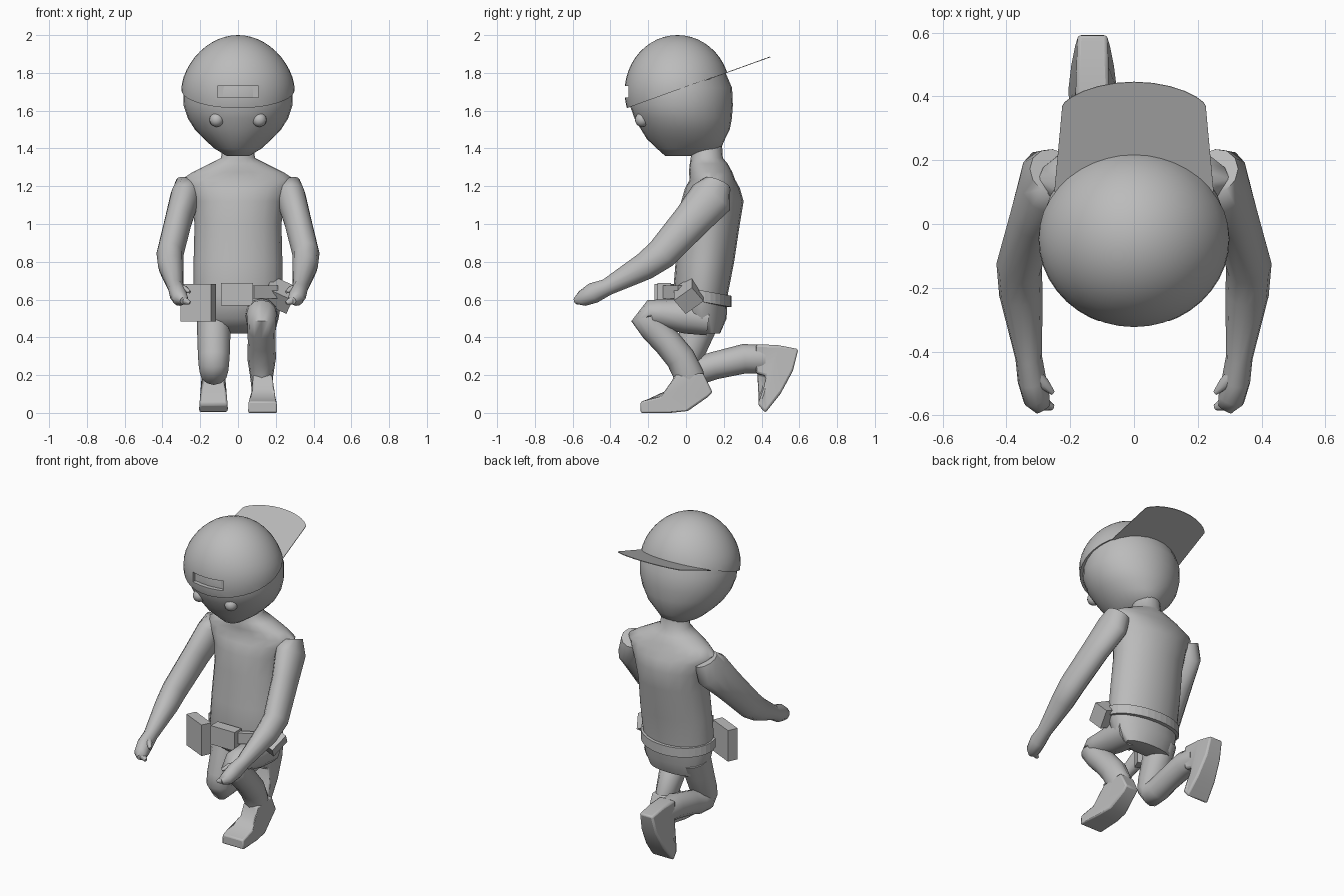
import bpy, bmesh
from math import sin, cos, pi, radians
from mathutils import Vector, Matrix

old = bpy.data.objects.get("Cube")
if old:
    bpy.data.objects.remove(old, do_unlink=True)

grey = bpy.data.materials.new("plain grey")
grey.use_nodes = True
grey.diffuse_color = (0.5, 0.5, 0.5, 1)
grey.node_tree.nodes["Principled BSDF"].inputs["Base Color"].default_value = (0.5, 0.5, 0.5, 1)


def finish(name, bm, smooth=None):
    """Turn a bmesh into a named object with the shared material."""
    bmesh.ops.recalc_face_normals(bm, faces=bm.faces)
    mesh = bpy.data.meshes.new(name)
    bm.to_mesh(mesh)
    bm.free()
    mesh.materials.append(grey)
    ob = bpy.data.objects.new(name, mesh)
    bpy.context.collection.objects.link(ob)
    if smooth:
        bpy.ops.object.select_all(action="DESELECT")
        ob.select_set(True)
        bpy.context.view_layer.objects.active = ob
        bpy.ops.object.shade_smooth_by_angle(angle=radians(smooth))
    return ob


def loft(name, rings, sides=12, level=False):
    """Sweep ellipses (centre, half width, half depth) into a closed body."""
    bm = bmesh.new()
    centres = [Vector(r[0]) for r in rings]
    loops = []
    for i, (c, wide, deep) in enumerate(rings):
        t = centres[min(i + 1, len(rings) - 1)] - centres[max(i - 1, 0)]
        t = Vector((0, 0, 1)) if level else t.normalized()
        u = Vector((1, 0, 0))
        u = (u - t * u.dot(t)).normalized()
        v = t.cross(u)
        angles = [2 * pi * k / sides for k in range(sides)]
        loops.append([bm.verts.new(centres[i] + u * wide * cos(a) + v * deep * sin(a)) for a in angles])
    for a, b in zip(loops, loops[1:]):
        for k in range(sides):
            n = (k + 1) % sides
            bm.faces.new((a[k], a[n], b[n], b[k]))
    bm.faces.new(loops[0])
    bm.faces.new(loops[-1])
    return finish(name, bm, 60)


def boot(name, x, profile):
    """Side outline (y, z, half width) given thickness across x."""
    bm = bmesh.new()
    a, b = [[bm.verts.new((x + s * w, y, z)) for y, z, w in profile] for s in (-1, 1)]
    for k in range(len(a)):
        n = (k + 1) % len(a)
        bm.faces.new((a[k], a[n], b[n], b[k]))
    bmesh.ops.triangulate(bm, faces=[bm.faces.new(a), bm.faces.new(b)])
    ob = finish(name, bm, 40)
    mod = ob.modifiers.new("soft edges", "BEVEL")
    mod.width = 0.012
    mod.segments = 2
    return ob


def box(name, centre, size, turn=(0, 0, 0)):
    bm = bmesh.new()
    bmesh.ops.create_cube(bm, size=1)
    ob = finish(name, bm)
    ob.location, ob.scale = centre, size
    ob.rotation_euler = [radians(d) for d in turn]
    return ob


# Torso with sloping shoulders and neck
torso = [(0.42, 0.12, 0.165, 0.06), (0.5, 0.085, 0.215, 0.13), (0.62, 0.075, 0.235, 0.145),
         (0.8, 0.1, 0.235, 0.155), (1.0, 0.125, 0.23, 0.16), (1.12, 0.14, 0.245, 0.165),
         (1.19, 0.14, 0.28, 0.145), (1.235, 0.14, 0.3, 0.12), (1.275, 0.13, 0.24, 0.115),
         (1.32, 0.12, 0.15, 0.1), (1.35, 0.11, 0.09, 0.085), (1.43, 0.11, 0.08, 0.08)]
loft("torso", [((0, y, z), w, d) for z, y, w, d in torso], 20, True)

# Head
head = [(1.36, -0.045, 0.06, 0.065), (1.4, 0.015, 0.125, 0.17), (1.45, 0, 0.18, 0.207),
        (1.5, -0.003, 0.228, 0.235), (1.56, -0.015, 0.266, 0.258), (1.63, -0.025, 0.289, 0.273),
        (1.72, -0.026, 0.29, 0.27), (1.8, -0.035, 0.268, 0.245)]
loft("head", [((0, y, z), w, d) for z, y, w, d in head], 28, True)

# Cap dome, slightly narrowed towards the crown, cut along a tilted rim, with an opening above the forehead
CAP_Y, CAP_Z, TILT = -0.045, 1.71, 0.36
bm = bmesh.new()
bmesh.ops.create_uvsphere(bm, u_segments=40, v_segments=24, radius=1,
                          matrix=Matrix.Translation((0, CAP_Y, 1.7)) @ Matrix.Diagonal((0.3, 0.28, 0.3, 1)))
for v in bm.verts:
    v.co.x *= 1 - 0.3 * max(0, v.co.z - 1.76)
cut = bmesh.ops.bisect_plane(bm, geom=bm.verts[:] + bm.edges[:] + bm.faces[:], plane_co=(0, CAP_Y, CAP_Z),
                             plane_no=(0, -TILT, 1), clear_inner=True)
bmesh.ops.edgeloop_fill(bm, edges=[e for e in cut["geom_cut"] if isinstance(e, bmesh.types.BMEdge)])
cap = finish("cap_dome", bm, 40)
cutter = box("cap_opening_cutter", (0, -0.33, 1.7), (0.215, 0.09, 0.062))
cutter.hide_render = True
cutter.hide_set(True)
opening = cap.modifiers.new("opening", "BOOLEAN")
opening.operation = "DIFFERENCE"
opening.object = cutter
bpy.context.view_layer.objects.active = cap
bpy.ops.object.modifier_apply(modifier="opening")
bpy.data.objects.remove(cutter, do_unlink=True)

# Cap brim: a thin sheet in the rim plane
outline = [(-0.25, 0.1), (0.25, 0.1)]
outline += [(0.225 * cos(pi * k / 12), 0.37 + 0.075 * sin(pi * k / 12) ** 1.4) for k in range(13)]
bm = bmesh.new()
bm.faces.new([bm.verts.new((x, y, CAP_Z + TILT * (y - CAP_Y))) for x, y in outline])
brim = finish("cap_brim", bm)
brim.modifiers.new("thickness", "SOLIDIFY").thickness = 0.004

# Eyes and arms, one set per side
for side, s in (("left", 1), ("right", -1)):
    bm = bmesh.new()
    bmesh.ops.create_uvsphere(bm, u_segments=16, v_segments=10, radius=0.038,
                              matrix=Matrix.Translation((s * 0.113, -0.232, 1.552)))
    finish(side + "_eye", bm, 60)
    arm = [(0.255, 0.165, 1.215, 0.075, 0.075), (0.28, 0.135, 1.14, 0.08, 0.118), (0.315, 0.03, 1.02, 0.073, 0.1),
           (0.36, -0.13, 0.84, 0.072, 0.085), (0.355, -0.22, 0.775, 0.068, 0.073),
           (0.33, -0.42, 0.665, 0.042, 0.045), (0.32, -0.49, 0.635, 0.045, 0.055),
           (0.305, -0.55, 0.605, 0.042, 0.042), (0.285, -0.58, 0.595, 0.026, 0.02)]
    loft(side + "_arm", [((s * x, y, z), w, d) for x, y, z, w, d in arm])
    thumb = [(0.32, -0.46, 0.665, 0.022), (0.285, -0.5, 0.655, 0.02), (0.255, -0.53, 0.64, 0.008)]
    loft(side + "_thumb", [((s * x, y, z), r, r) for x, y, z, r in thumb], 8)
    fingers = [(0.32, -0.54, 0.61, 0.03), (0.29, -0.562, 0.598, 0.026), (0.255, -0.575, 0.582, 0.01)]
    loft(side + "_fingers", [((s * x, y, z), r, r) for x, y, z, r in fingers], 8)

# Raised leg, foot planted in front
left_leg = [(0.12, 0.5, 0.09, 0.09), (0, 0.515, 0.088, 0.095), (-0.13, 0.525, 0.082, 0.075),
            (-0.185, 0.525, 0.08, 0.075), (-0.212, 0.505, 0.077, 0.08), (-0.165, 0.445, 0.075, 0.078),
            (-0.1, 0.375, 0.073, 0.076), (-0.03, 0.29, 0.076, 0.078), (0.015, 0.2, 0.062, 0.08),
            (0.035, 0.1, 0.05, 0.08)]
loft("left_leg", [((0.125, y, z), w, d) for y, z, w, d in left_leg])
boot("left_boot", 0.13, [(-0.24, 0, 0.078), (-0.24, 0.06, 0.075), (-0.14, 0.085, 0.068), (-0.09, 0.13, 0.05),
                         (-0.06, 0.2, 0.05), (0.09, 0.21, 0.05), (0.14, 0.11, 0.046), (0.11, 0.08, 0.046),
                         (0.01, 0.01, 0.06), (-0.08, 0, 0.07)])

# Kneeling leg, foot resting on its toes behind
right_leg = [(0.09, 0.52, 0.09, 0.1), (0.055, 0.42, 0.088, 0.09), (0.01, 0.3, 0.084, 0.08),
             (-0.003, 0.25, 0.08, 0.075), (0.015, 0.22, 0.076, 0.076), (0.07, 0.225, 0.074, 0.074),
             (0.15, 0.25, 0.072, 0.073), (0.31, 0.287, 0.075, 0.078), (0.42, 0.285, 0.055, 0.075)]
loft("right_leg", [((-0.128, y, z), w, d) for y, z, w, d in right_leg])
boot("right_boot", -0.13, [(0.42, 0, 0.078), (0.38, 0.045, 0.075), (0.41, 0.13, 0.068), (0.425, 0.195, 0.052),
                           (0.37, 0.21, 0.055), (0.37, 0.362, 0.055), (0.48, 0.36, 0.05), (0.595, 0.338, 0.046),
                           (0.565, 0.22, 0.055), (0.5, 0.1, 0.068)])

# Tool belt: a flat band round the back from hip to hip, front strap, buckle and pouches
bm = bmesh.new()
arc = [-0.2 + (pi + 0.4) * k / 20 for k in range(21)]
low, high = [[bm.verts.new((0.245 * cos(a), 0.075 + 0.165 * sin(a), 0.62 - 0.03 * sin(a) + h)) for a in arc]
             for h in (-0.03, 0.03)]
for k in range(20):
    bm.faces.new((low[k], low[k + 1], high[k + 1], high[k]))
belt = finish("belt", bm)
belt.modifiers.new("thickness", "SOLIDIFY").thickness = 0.025
box("belt_front_strap", (0.14, -0.07, 0.64), (0.15, 0.03, 0.07), (0, 0, 32))
box("belt_buckle", (-0.005, -0.115, 0.628), (0.17, 0.07, 0.12))
box("right_pouch", (-0.21, -0.1, 0.583), (0.176, 0.065, 0.2), (0, 0, -25))
box("left_pouch", (0.22, 0.015, 0.625), (0.15, 0.12, 0.1), (38, 25, 0))
